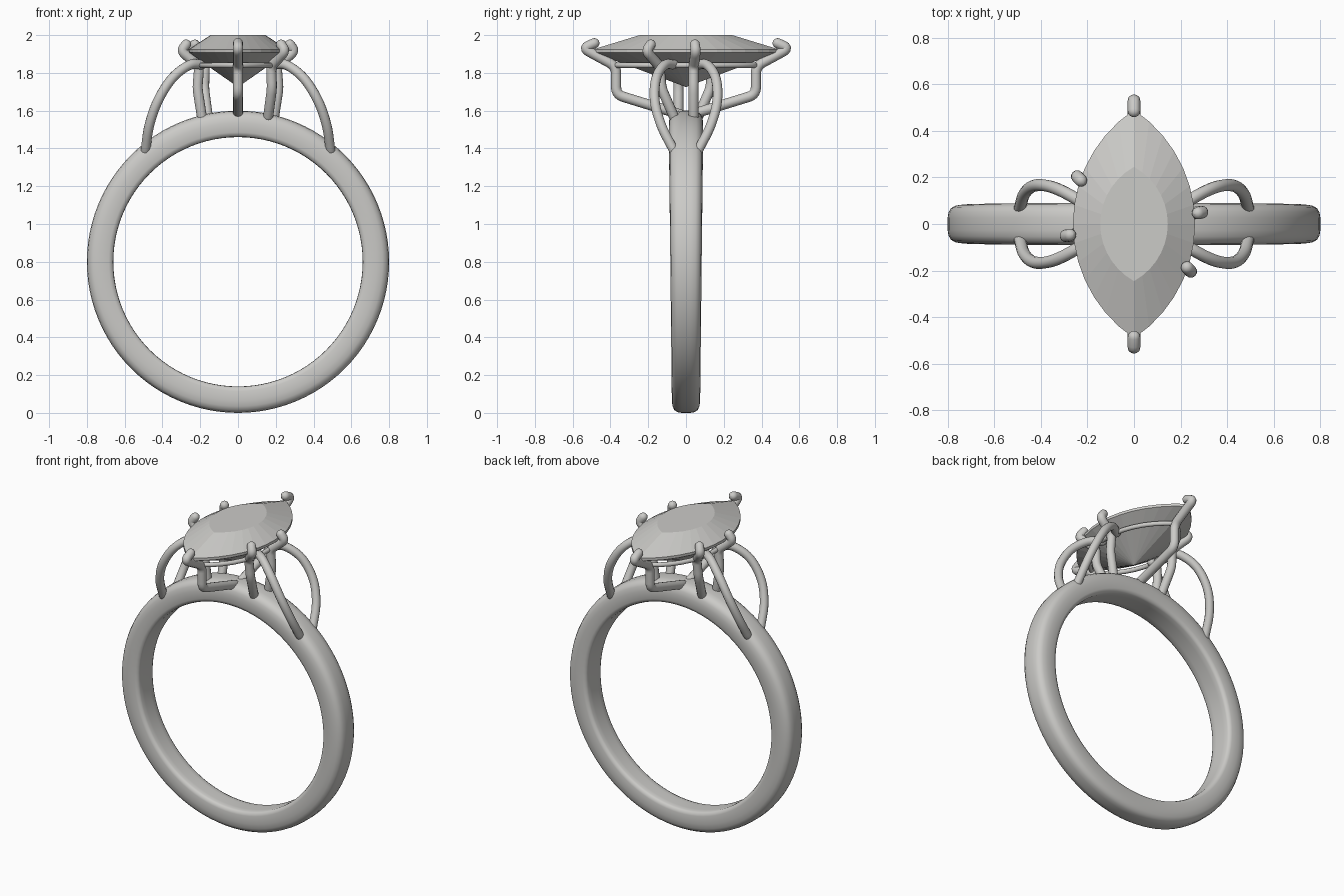
import bpy, bmesh, math
from mathutils import Vector

if "Cube" in bpy.data.objects:
    bpy.data.objects.remove(bpy.data.objects["Cube"])


def material(name, rgb):
    m = bpy.data.materials.new(name)
    m.use_nodes = True
    m.diffuse_color = (*rgb, 1)
    m.node_tree.nodes["Principled BSDF"].inputs["Base Color"].default_value = (*rgb, 1)
    return m


SILVER = material("warm silver grey", (0.6, 0.595, 0.575))


def add_mesh(name, bm):
    bmesh.ops.recalc_face_normals(bm, faces=bm.faces)
    mesh = bpy.data.meshes.new(name)
    bm.to_mesh(mesh)
    bm.free()
    obj = bpy.data.objects.new(name, mesh)
    bpy.context.collection.objects.link(obj)
    mesh.materials.append(SILVER)
    return obj


def select(obj):
    bpy.ops.object.select_all(action="DESELECT")
    obj.select_set(True)
    bpy.context.view_layer.objects.active = obj


def bridge(bm, a, b):
    n = len(a)
    for i in range(n):
        bm.faces.new((a[i], a[(i + 1) % n], b[(i + 1) % n], b[i]))


def rounded(points, radius):
    """Replace every inner corner of a path by a short arc."""
    pts = [Vector(p) for p in points]
    out = [pts[0]]
    for a, b, c in zip(pts, pts[1:], pts[2:]):
        p = b + (a - b).normalized() * min(radius, (a - b).length * 0.45)
        q = b + (c - b).normalized() * min(radius, (c - b).length * 0.45)
        for i in range(6):
            t = i / 5
            out.append(p * (1 - t) ** 2 + b * 2 * t * (1 - t) + q * t * t)
    return out + [pts[-1]]


def spline(points, steps=6):
    """Smooth curve through the given points."""
    p = [Vector(v) for v in points]
    p = [p[0] * 2 - p[1]] + p + [p[-1] * 2 - p[-2]]
    out = []
    for a, b, c, d in zip(p, p[1:], p[2:], p[3:]):
        for i in range(steps):
            t = i / steps
            out.append(0.5 * (2 * b + (c - a) * t + (2 * a - 5 * b + 4 * c - d) * t * t
                              + (3 * b - a - 3 * c + d) * t ** 3))
    return out + [p[-2]]


def wire(name, path, radius, closed=False):
    """Round wire along a path, with domed ends when open."""
    pts = [(p, 1.0) for p in path]
    if not closed:
        def dome(end, before):
            d = (end - before).normalized()
            return [(end + d * radius * math.sin(a), max(math.cos(a), 0.02))
                    for a in (math.pi / 2 * k / 4 for k in range(1, 5))]
        pts = dome(path[0], path[1])[::-1] + pts + dome(path[-1], path[-2])
    curve = bpy.data.curves.new(name, "CURVE")
    curve.dimensions = "3D"
    curve.bevel_depth = radius
    curve.bevel_resolution = 4
    s = curve.splines.new("POLY")
    s.points.add(len(pts) - 1)
    for point, (co, r) in zip(s.points, pts):
        point.co = (*co, 1)
        point.radius = r
    s.use_cyclic_u = closed
    curve.materials.append(SILVER)
    obj = bpy.data.objects.new(name, curve)
    bpy.context.collection.objects.link(obj)
    select(obj)
    bpy.ops.object.convert(target="MESH")
    bpy.ops.object.shade_smooth_by_angle(angle=math.radians(60))


def marquise(length, width, z, n=14):
    """Pointed oval outline made of two arcs."""
    r = (length ** 2 + width ** 2) / (2 * width)
    half = math.asin(length / r)
    out = []
    for side in (1, -1):
        for i in range(n):
            a = -half + 2 * half * i / n
            out.append(Vector((side * (r * math.cos(a) - r + width), side * r * math.sin(a), z)))
    return out


# Band: rounded section swept round, slightly wider at the top
half_section = [(0.66, 0.4), (0.661, 0.75), (0.667, 0.92), (0.685, 1), (0.735, 1),
                (0.765, 0.95), (0.785, 0.82), (0.796, 0.6), (0.8, 0.3)]
section = half_section + [(r, -w) for r, w in reversed(half_section)]
bm = bmesh.new()
rings = []
for i in range(96):
    a = 2 * math.pi * i / 96
    w = 0.083 + 0.008 * math.sin(a)
    rings.append([bm.verts.new((r * math.cos(a), y * w, 0.8 + r * math.sin(a))) for r, y in section])
for i, ring in enumerate(rings):
    bridge(bm, ring, rings[(i + 1) % len(rings)])
band = add_mesh("band", bm)
select(band)
bpy.ops.object.shade_smooth_by_angle(angle=math.radians(50))

# Stone: table, crown, thin girdle and pointed pavilion
bm = bmesh.new()
levels = [[bm.verts.new(p) for p in marquise(l, w, z)]
          for l, w, z in ((0.245, 0.145, 2.0), (0.49, 0.262, 1.925), (0.49, 0.262, 1.908))]
bm.faces.new(levels[0])
bridge(bm, levels[0], levels[1])
bridge(bm, levels[1], levels[2])
culet = bm.verts.new((0, 0, 1.725))
for i, v in enumerate(levels[2]):
    bm.faces.new((v, levels[2][i - 1], culet))
add_mesh("stone", bm)

# Gallery rail under the stone
wire("gallery_rail", marquise(0.38, 0.205, 1.84), 0.014, closed=True)

# Setting wires, each repeated by a half turn
end_prong = [(0, -0.485, 1.957), (0, -0.545, 1.93), (0, -0.37, 1.835),
             (0, -0.37, 1.685), (0, -0.11, 1.605), (0, -0.03, 1.58)]
middle_prong = [(0.275, 0.047, 1.95), (0.3, 0.052, 1.915), (0.205, 0.04, 1.835),
                (0.215, 0.04, 1.72), (0.19, 0.04, 1.56)]
outer_prong = [(0.228, -0.187, 1.95), (0.25, -0.21, 1.915), (0.175, -0.14, 1.835),
               (0.18, -0.13, 1.72), (0.16, -0.065, 1.57)]
arch = [(0.49, 0.065, 1.39), (0.47, 0.13, 1.52), (0.425, 0.165, 1.65),
        (0.35, 0.158, 1.77), (0.26, 0.115, 1.84), (0.19, 0.065, 1.845)]

for label, turn in (("front", 1), ("back", -1)):
    def turned(path):
        return [(x * turn, y * turn, z) for x, y, z in path]
    wire(label + "_end_prong", rounded(turned(end_prong), 0.04), 0.027)
    wire(label + "_middle_prong", rounded(turned(middle_prong), 0.03), 0.027)
    wire(label + "_outer_prong", rounded(turned(outer_prong), 0.03), 0.027)
    for side, flip in (("left", 1), ("right", -1)):
        mirrored = [(x, y * flip, z) for x, y, z in arch]
        wire(label + "_" + side + "_arch", spline(turned(mirrored)), 0.026)
